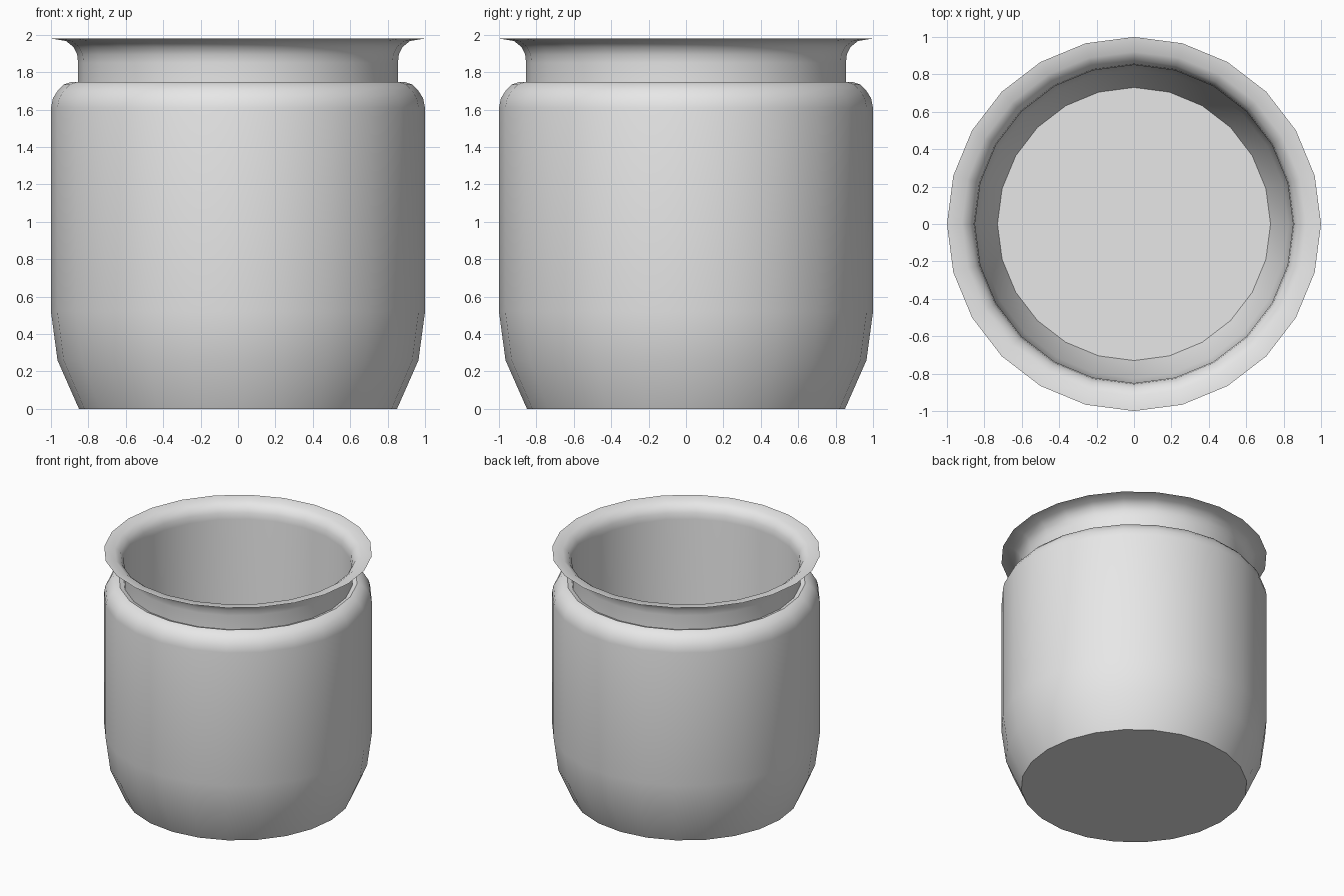
import bpy
import bmesh
import math

if "Cube" in bpy.data.objects:
    bpy.data.objects.remove(bpy.data.objects["Cube"])

SIDES = 24

clay = bpy.data.materials.new("plain grey")
clay.diffuse_color = (0.8, 0.8, 0.8, 1.0)
clay.use_nodes = True
clay.node_tree.nodes["Principled BSDF"].inputs["Base Color"].default_value = clay.diffuse_color


def lathe(name, profile):
    """Revolve (radius, z) points around z; radius 0 ends become single points."""
    bm = bmesh.new()
    rings = []
    for r, z in profile:
        if r == 0:
            rings.append([bm.verts.new((0, 0, z))] * SIDES)
        else:
            rings.append([bm.verts.new((r * math.cos(math.tau * i / SIDES),
                                        r * math.sin(math.tau * i / SIDES), z))
                          for i in range(SIDES)])
    for a, b in zip(rings, rings[1:]):
        for i in range(SIDES):
            j = (i + 1) % SIDES
            bm.faces.new(list(dict.fromkeys((a[i], a[j], b[j], b[i]))))
    bmesh.ops.recalc_face_normals(bm, faces=bm.faces)
    mesh = bpy.data.meshes.new(name)
    bm.to_mesh(mesh)
    bm.free()
    mesh.materials.append(clay)
    obj = bpy.data.objects.new(name, mesh)
    bpy.context.collection.objects.link(obj)
    bpy.ops.object.select_all(action='DESELECT')
    obj.select_set(True)
    bpy.context.view_layer.objects.active = obj
    bpy.ops.object.shade_smooth_by_angle(angle=math.radians(35))
    return obj


# Outer shell: base, tapered foot, straight wall, rounded shoulder, neck and lip
outer = [(0, 0), (0.85, 0), (0.857, 0.015), (0.965, 0.26), (1.0, 0.52),
         (1.0, 1.61), (0.99, 1.66), (0.965, 1.70), (0.93, 1.735),
         (0.89, 1.748), (0.855, 1.735),
         (0.855, 1.85), (0.86, 1.895), (0.88, 1.935), (0.92, 1.967), (1.0, 1.98)]

# Inner shell: thin flared lip, straight wall, tapered bottom and floor
inner = [(0.92, 1.972), (0.877, 1.94), (0.856, 1.90), (0.85, 1.85),
         (0.85, 0.57), (0.825, 0.33), (0.73, 0.1), (0, 0.1)]

lathe("jar", outer + inner)
